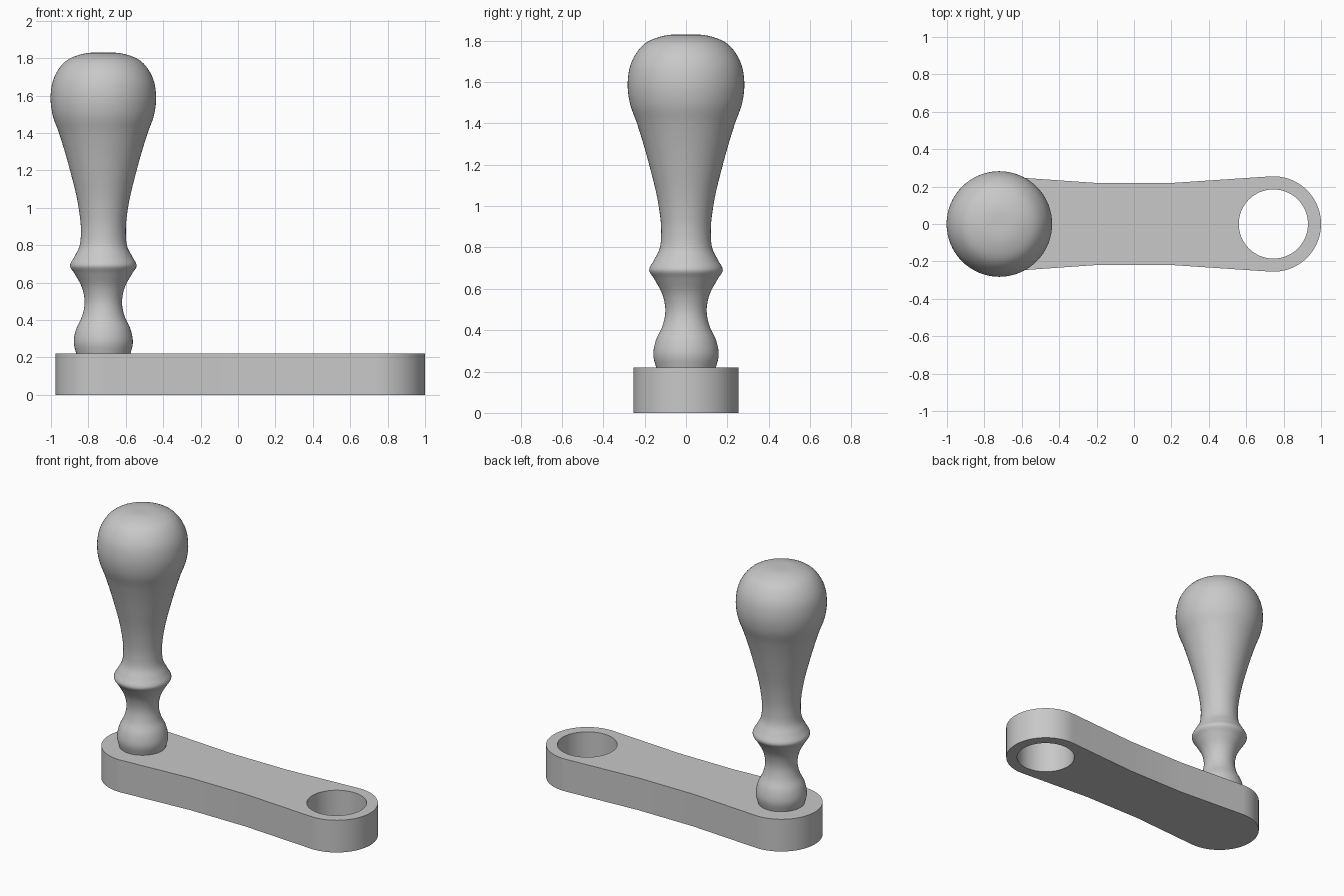
import bpy
import bmesh
import math
from mathutils import Vector

if "Cube" in bpy.data.objects:
    bpy.data.objects.remove(bpy.data.objects["Cube"], do_unlink=True)

# One plain grey for the whole crank
grey = bpy.data.materials.new("plain_grey")
grey.use_nodes = True
colour = (0.58, 0.58, 0.58, 1)
grey.diffuse_color = colour
grey.node_tree.nodes["Principled BSDF"].inputs["Base Color"].default_value = colour

KNOB_X, HOLE_X = -0.72, 0.745
END_RADIUS, HOLE_RADIUS = 0.255, 0.185
WAIST_X, WAIST_Y, ARM_HEIGHT = 0.21, 0.22, 0.22


def finish(obj):
    obj.data.materials.clear()
    obj.data.materials.append(grey)
    bpy.ops.object.select_all(action='DESELECT')
    obj.select_set(True)
    bpy.context.view_layer.objects.active = obj
    bpy.ops.object.shade_smooth_by_angle(angle=math.radians(30))


def arc(cx, radius, start, end, steps):
    angles = [math.radians(start + (end - start) * i / steps) for i in range(steps + 1)]
    return [(cx + radius * math.cos(a), radius * math.sin(a)) for a in angles]


def add_outline(curve, points):
    spline = curve.splines.new('POLY')
    spline.points.add(len(points) - 1)
    for point, (x, y) in zip(spline.points, points):
        point.co = (x, y, 0, 1)
    spline.use_cyclic_u = True


# Arm: rounded ends, straight tapers to a narrow waist, one through hole
outline = arc(HOLE_X, END_RADIUS, -94, 94, 48)
outline += [(WAIST_X, WAIST_Y), (-WAIST_X, WAIST_Y)]
outline += arc(KNOB_X, END_RADIUS, 86, 274, 48)
outline += [(-WAIST_X, -WAIST_Y), (WAIST_X, -WAIST_Y)]
curve = bpy.data.curves.new("crank_arm", 'CURVE')
curve.dimensions = '2D'
curve.fill_mode = 'BOTH'
curve.extrude = ARM_HEIGHT / 2
add_outline(curve, outline)
add_outline(curve, arc(HOLE_X, HOLE_RADIUS, 0, 360, 64)[:-1])
arm = bpy.data.objects.new("crank_arm", curve)
arm.location.z = ARM_HEIGHT / 2
bpy.context.collection.objects.link(arm)
bpy.ops.object.select_all(action='DESELECT')
arm.select_set(True)
bpy.context.view_layer.objects.active = arm
bpy.ops.object.convert(target='MESH')
arm = bpy.context.object
bm = bmesh.new()
bm.from_mesh(arm.data)
bmesh.ops.remove_doubles(bm, verts=bm.verts, dist=0.0005)
bmesh.ops.recalc_face_normals(bm, faces=bm.faces)
bm.to_mesh(arm.data)
bm.free()
finish(arm)


# Handle: turned profile of (radius, height), smoothed and spun
profile = [Vector(p) for p in (
    (0.142, 0.21), (0.158, 0.28), (0.146, 0.35), (0.114, 0.42), (0.10, 0.49),
    (0.113, 0.57), (0.155, 0.65), (0.178, 0.69), (0.157, 0.735), (0.129, 0.79),
    (0.12, 0.88), (0.132, 1.0), (0.178, 1.2), (0.237, 1.4), (0.272, 1.5),
    (0.282, 1.6), (0.262, 1.7), (0.20, 1.785), (0.11, 1.823), (0, 1.83))]


def smooth_line(points, steps=5):
    ends = [2 * points[0] - points[1]] + points + [Vector((-points[-2].x, points[-2].y))]
    line = []
    for a, b, c, d in zip(ends, ends[1:], ends[2:], ends[3:]):
        # Chord-weighted tangents avoid overshoot between uneven points
        ab, bc, cd = (b - a).length, (c - b).length, (d - c).length
        tb = ((b - a) / ab * bc + (c - b) / bc * ab) / (ab + bc) * bc
        tc = ((c - b) / bc * cd + (d - c) / cd * bc) / (bc + cd) * bc
        for i in range(steps):
            t = i / steps
            line.append(b * (1 + 2 * t) * (1 - t) ** 2 + tb * t * (1 - t) ** 2
                        + c * t * t * (3 - 2 * t) + tc * t * t * (t - 1))
    return line + [points[-1]]


bm = bmesh.new()
line = [Vector((0, profile[0].y))] + smooth_line(profile)
verts = [bm.verts.new((p.x, 0, p.y)) for p in line]
edges = [bm.edges.new(pair) for pair in zip(verts, verts[1:])]
bmesh.ops.spin(bm, geom=verts + edges, cent=(0, 0, 0), axis=(0, 0, 1),
               angle=math.tau, steps=64, use_merge=True)
bmesh.ops.remove_doubles(bm, verts=bm.verts, dist=0.0002)
bmesh.ops.recalc_face_normals(bm, faces=bm.faces)
mesh = bpy.data.meshes.new("turned_handle")
bm.to_mesh(mesh)
bm.free()
handle = bpy.data.objects.new("turned_handle", mesh)
handle.location.x = KNOB_X
bpy.context.collection.objects.link(handle)
finish(handle)
